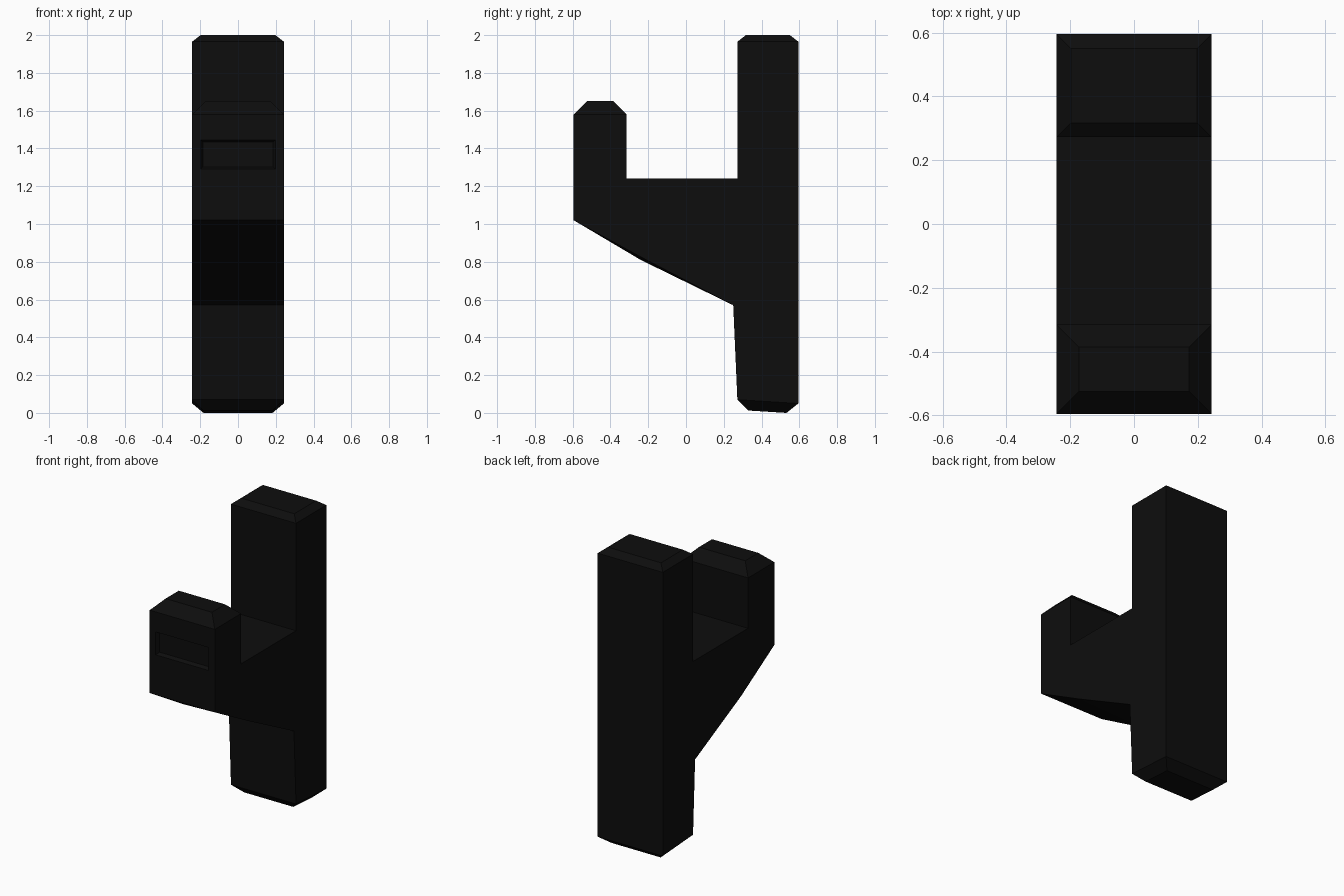
import bpy, bmesh

if "Cube" in bpy.data.objects:
    bpy.data.objects.remove(bpy.data.objects["Cube"])

HALF = 0.243  # half width of the hook

black = bpy.data.materials.new("matte black")
black.diffuse_color = (0.004, 0.004, 0.004, 1)
black.use_nodes = True
black.node_tree.nodes["Principled BSDF"].inputs["Base Color"].default_value = black.diffuse_color

# Side profile (y, z), without the chamfered ends
profile = [(0.595, 0.05), (0.595, 1.965), (0.272, 1.965), (0.272, 1.24),
           (-0.315, 1.24), (-0.315, 1.58), (-0.595, 1.58), (-0.595, 1.02),
           (-0.24, 0.81), (0.25, 0.57), (0.272, 0.07)]

bm = bmesh.new()
verts = [bm.verts.new((-HALF, y, z)) for y, z in profile]
side = bm.faces.new(verts)
grown = bmesh.ops.extrude_face_region(bm, geom=[side])
moved = [g for g in grown["geom"] if isinstance(g, bmesh.types.BMVert)]
bmesh.ops.translate(bm, vec=(2 * HALF, 0, 0), verts=moved)
bmesh.ops.recalc_face_normals(bm, faces=bm.faces[:])

# Underside bend is slightly higher on the right
for v in moved:
    if abs(v.co.y + 0.24) < 0.001:
        v.co.z += 0.016


def face_at(y, z):
    return min(bm.faces, key=lambda f: (f.calc_center_median().yz.x - y) ** 2
               + (f.calc_center_median().z - z) ** 2
               + f.calc_center_median().x ** 2)


def inset(face, thickness, depth):
    bmesh.ops.inset_individual(bm, faces=[face], thickness=thickness,
                               depth=depth, use_even_offset=True)


# Chamfered ends: post top, hook tip, post foot
inset(face_at(0.433, 1.965), 0.045, 0.035)
inset(face_at(-0.455, 1.58), 0.07, 0.07)
inset(face_at(0.433, 0.06), 0.06, 0.053)

# Shallow recess on the hook front
front = face_at(-0.595, 1.30)
inset(front, 0.045, 0)
for v in front.verts:
    v.co.z = 1.445 if v.co.z > 1.3 else 1.29
inset(front, 0.012, -0.025)

# Ground the foot exactly
low = min(v.co.z for v in bm.verts)
for v in bm.verts:
    if v.co.z < 0.03:
        v.co.z -= low

mesh = bpy.data.meshes.new("wall_hook")
bm.to_mesh(mesh)
bm.free()
mesh.materials.append(black)
bpy.context.collection.objects.link(bpy.data.objects.new("wall_hook", mesh))
